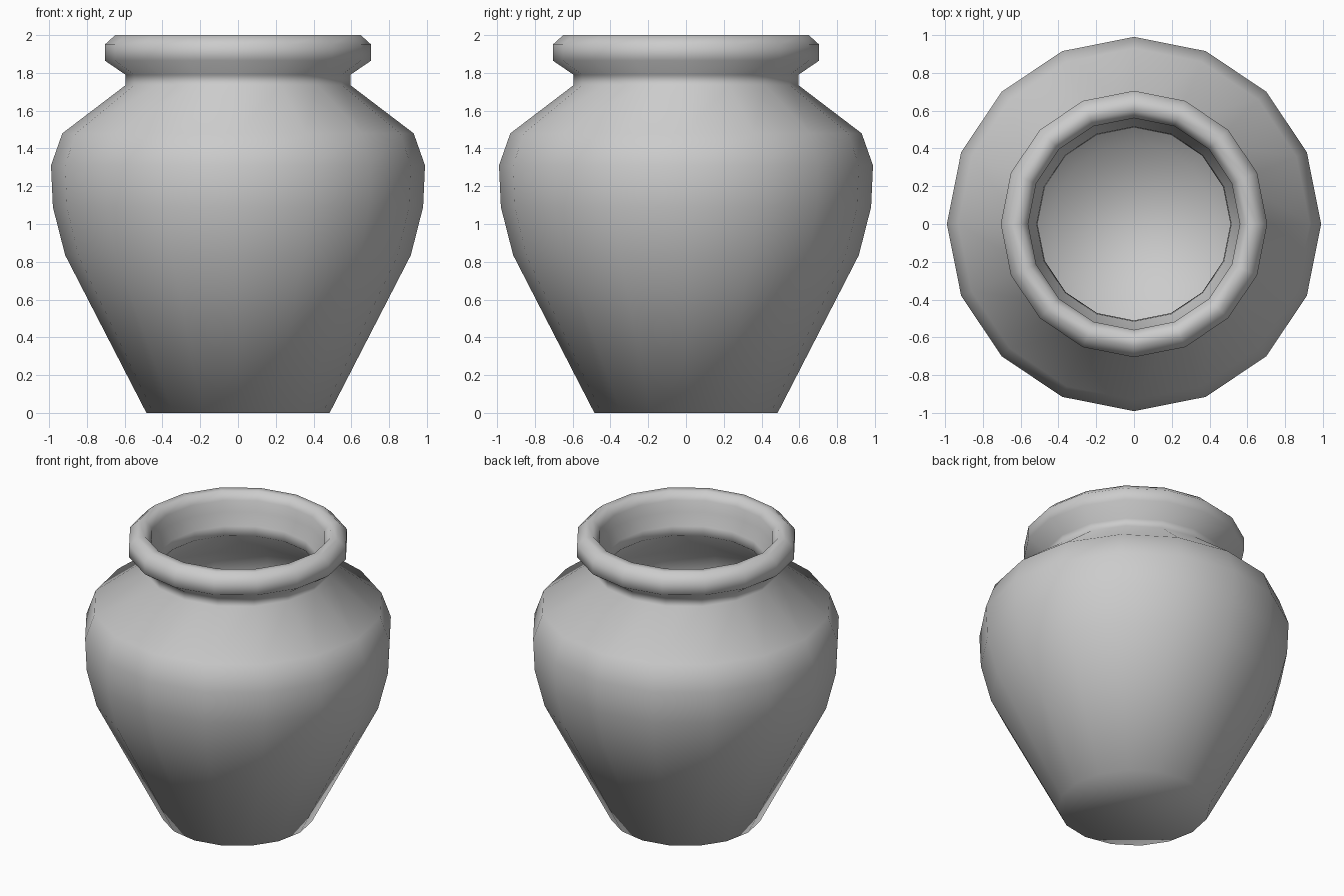
import bpy, bmesh
from math import cos, sin, tau

if "Cube" in bpy.data.objects:
    bpy.data.objects.remove(bpy.data.objects["Cube"])

SIDES = 16

# Closed lathe profile (radius, height): outside wall, rolled lip, inside wall
outer = [(0.485, 0), (0.915, 0.835), (0.98, 1.09), (0.99, 1.31), (0.93, 1.48),
         (0.595, 1.735), (0.595, 1.79)]
lip = [(0.705, 1.865), (0.705, 1.95), (0.65, 2.0), (0.60, 2.0), (0.56, 1.95),
       (0.56, 1.87)]
inner = [(0.515, 1.79), (0.51, 1.725), (0.85, 1.45), (0.905, 1.30), (0.895, 1.10),
         (0.835, 0.87), (0.43, 0.085)]


def lathe(name, profile):
    bm = bmesh.new()
    rings = [[bm.verts.new((r * cos(tau * i / SIDES), r * sin(tau * i / SIDES), z))
              for i in range(SIDES)] for r, z in profile]
    for a, b in zip(rings, rings[1:]):
        for i in range(SIDES):
            j = (i + 1) % SIDES
            bm.faces.new((a[i], a[j], b[j], b[i]))
    # Underside and inside floor
    bm.faces.new(rings[0][::-1])
    bm.faces.new(rings[-1])
    for f in bm.faces:
        f.smooth = True
    mesh = bpy.data.meshes.new(name)
    bm.to_mesh(mesh)
    bm.free()
    obj = bpy.data.objects.new(name, mesh)
    bpy.context.collection.objects.link(obj)
    return obj


# Pot with thick walls
lathe("clay_pot", outer + lip + inner)
